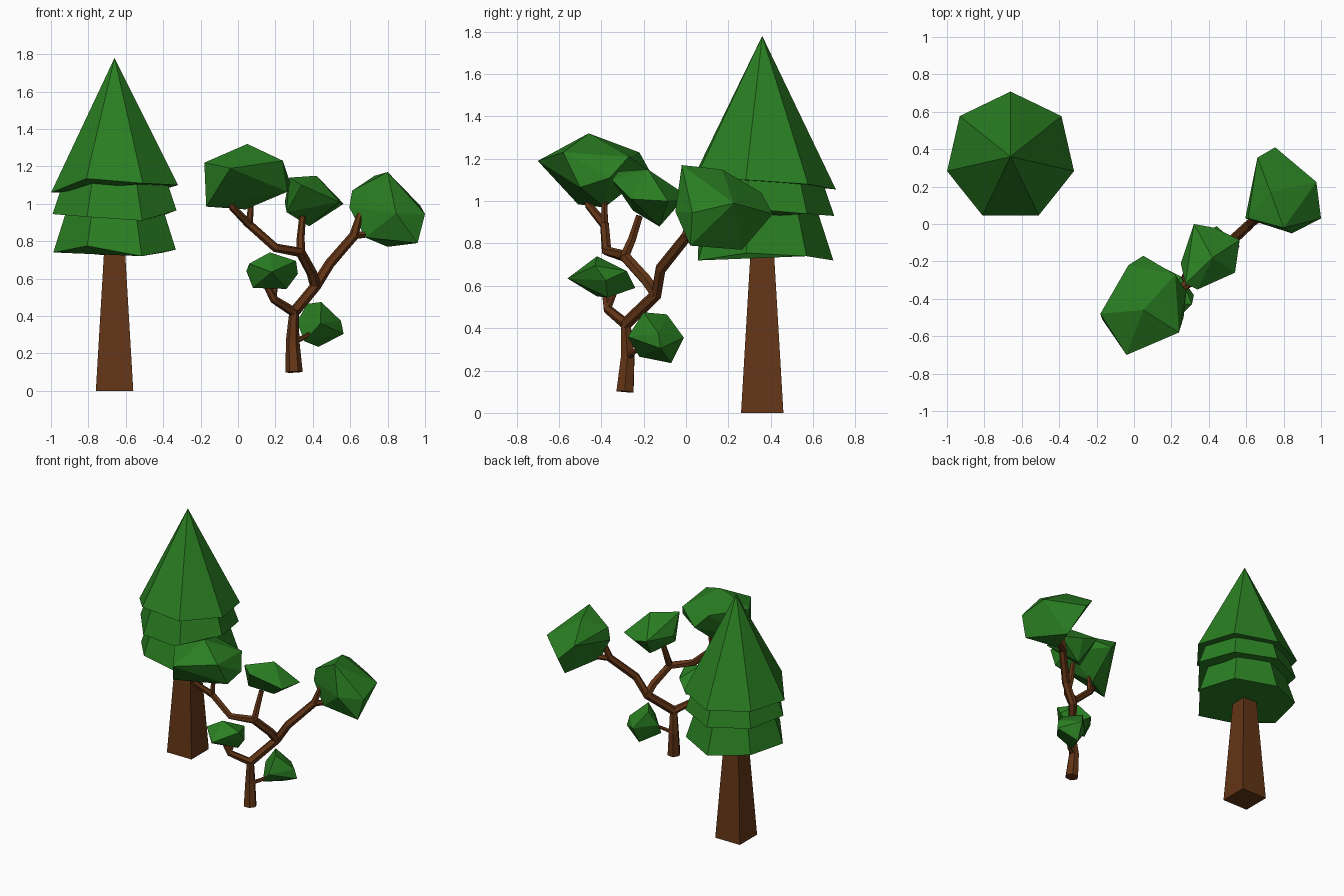
import bpy, bmesh, math
from mathutils import Vector

if "Cube" in bpy.data.objects:
    bpy.data.objects.remove(bpy.data.objects["Cube"])


def material(name, rgb):
    m = bpy.data.materials.new(name)
    m.diffuse_color = (*rgb, 1)
    m.use_nodes = True
    m.node_tree.nodes["Principled BSDF"].inputs["Base Color"].default_value = m.diffuse_color
    return m


LEAF = material("leaf_green", (0.023, 0.21, 0.016))
BARK = material("bark_brown", (0.125, 0.036, 0.008))


def finish(bm, name, mat):
    bmesh.ops.recalc_face_normals(bm, faces=bm.faces)
    mesh = bpy.data.meshes.new(name)
    bm.to_mesh(mesh)
    bm.free()
    mesh.materials.append(mat)
    ob = bpy.data.objects.new(name, mesh)
    bpy.context.collection.objects.link(ob)
    return ob


def loft(bm, rings):
    """Skin a stack of equal-length point rings and cap both ends."""
    loops = [[bm.verts.new(p) for p in r] for r in rings]
    n = len(loops[0])
    for a, b in zip(loops, loops[1:]):
        for i in range(n):
            j = (i + 1) % n
            bm.faces.new((a[i], a[j], b[j], b[i]))
    bm.faces.new(loops[0])
    bm.faces.new(loops[-1])


def branch(name, path, r0, r1, sides=6):
    """Tapered low-poly tube along a path."""
    pts = [Vector(p) for p in path]
    bm = bmesh.new()
    rings = []
    for k, p in enumerate(pts):
        d = (pts[min(k + 1, len(pts) - 1)] - pts[max(k - 1, 0)]).normalized()
        u = Vector((0.5, 0.8, 0)).normalized()
        u = (u - d * u.dot(d)).normalized()
        v = d.cross(u)
        r = r0 + (r1 - r0) * k / (len(pts) - 1)
        rings.append([p + r * (u * math.cos(t) + v * math.sin(t))
                      for t in (2 * math.pi * i / sides for i in range(sides))])
    loft(bm, rings)
    return finish(bm, name, BARK)


def clump(name, pts):
    """Faceted foliage clump: convex hull of a few corner points."""
    bm = bmesh.new()
    for p in pts:
        bm.verts.new(p)
    bmesh.ops.convex_hull(bm, input=bm.verts)
    return finish(bm, name, LEAF)


# Conifer trunk: square taper
CX, CY = -0.66, 0.36
bm = bmesh.new()
loft(bm, [[(CX + sx * w, CY + sy * w, z) for sx, sy in ((-1, -1), (1, -1), (1, 1), (-1, 1))]
          for w, z in ((0.1, 0), (0.053, 0.8))])
finish(bm, "conifer_trunk", BARK)


# Conifer tiers: seven-sided skirts with uneven hems, starting at the back corner
def ring(r, zs):
    return [(CX + r * math.cos(math.pi / 2 + i * math.tau / 7),
             CY + r * math.sin(math.pi / 2 + i * math.tau / 7), z) for i, z in enumerate(zs)]


hems = {
    "top": (0.348, [1.055, 1.07, 1.06, 1.135, 1.11, 1.10, 1.08]),
    "middle": (0.34, [0.93, 0.94, 0.945, 0.93, 0.91, 0.965, 0.94]),
    "bottom": (0.336, [0.72, 0.745, 0.74, 0.775, 0.72, 0.755, 0.74]),
}
for name, (r, zs) in hems.items():
    bm = bmesh.new()
    if name == "top":
        base = [bm.verts.new(p) for p in ring(r, zs)]
        tip = bm.verts.new((CX, CY, 1.78))
        for i in range(7):
            bm.faces.new((base[i], base[(i + 1) % 7], tip))
        bm.faces.new(base)
    else:
        loft(bm, [ring(r, zs), ring(0.265, [z + 0.22 for z in zs])])
    finish(bm, "conifer_tier_" + name, LEAF)

# Branching tree: trunk and limbs
n1, n2, n3 = (0.30, -0.285, 0.42), (0.415, -0.14, 0.56), (0.335, -0.29, 0.74)
fork_a, fork_d = (0.06, -0.385, 0.89), (0.62, 0.0, 0.83)
branch("tree_trunk", [(0.30, -0.288, 0.10), (0.292, -0.275, 0.27), n1], 0.046, 0.026)
branch("right_limb", [n1, n2, (0.49, -0.12, 0.68), fork_d], 0.03, 0.026)
branch("middle_limb", [n2, (0.395, -0.19, 0.63), n3], 0.03, 0.027)
branch("left_limb", [n3, (0.2, -0.375, 0.765), fork_a], 0.026, 0.022)
branch("low_left_limb", [n1, (0.19, -0.37, 0.49), (0.155, -0.38, 0.56)], 0.026, 0.018)
branch("upper_middle_twig", [n3, (0.335, -0.255, 0.82), (0.345, -0.22, 0.93)], 0.024, 0.018)
branch("left_twig_outer", [fork_a, (-0.03, -0.46, 0.98), (-0.05, -0.47, 1.02)], 0.023, 0.014)
branch("left_twig_inner", [fork_a, (0.07, -0.385, 1.0)], 0.02, 0.014)
branch("right_twig_upper", [fork_d, (0.655, 0.03, 0.96)], 0.026, 0.014)
branch("right_twig_lower", [fork_d, (0.74, 0.07, 0.84)], 0.022, 0.014)
branch("low_right_twig", [(0.292, -0.275, 0.26), (0.35, -0.25, 0.285), (0.41, -0.2, 0.32)], 0.016, 0.01)
branch("low_left_twig", [(0.19, -0.37, 0.49), (0.2, -0.335, 0.57)], 0.018, 0.012)

# Foliage clumps
clump("foliage_left", [
    (.05, -.46, 1.32), (-.18, -.48, 1.22), (-.17, -.51, .985), (-.04, -.70, 1.19),
    (.24, -.58, 1.23), (.28, -.36, 1.11), (.04, -.385, .97), (.05, -.17, 1.14),
    (-.03, -.22, 1.23), (.265, -.50, 1.065), (.22, -.27, 1.21)])
clump("foliage_right", [
    (.80, -.02, 1.17), (.73, .17, 1.15), (.61, .03, 1.07), (.595, .03, .98),
    (.845, -.05, .95), (1.0, .03, .945), (.68, .02, .82), (.80, .265, .77),
    (.96, .02, .79), (.755, .41, .94), (.975, .225, .99), (.66, .355, 1.04)])
clump("foliage_middle", [
    (.34, -.35, 1.10), (.275, -.32, 1.14), (.42, -.18, 1.15), (.25, -.21, 1.01),
    (.32, 0, 1.03), (.43, -.02, 1.0), (.565, -.085, 1.0), (.54, -.26, 1.01),
    (.38, -.125, .88), (.26, -.25, .955)])
clump("foliage_low_left", [
    (.17, -.42, .74), (.06, -.45, .68), (.31, -.43, .695), (.32, -.38, .625),
    (.045, -.40, .64), (.18, -.56, .635), (.08, -.42, .55), (.26, -.37, .545),
    (.17, -.24, .59), (.25, -.28, .67)])
clump("foliage_low_right", [
    (.445, -.20, .475), (.37, -.09, .465), (.44, -.01, .355), (.55, -.13, .375),
    (.565, -.12, .305), (.43, -.07, .235), (.355, -.22, .265), (.315, -.13, .37),
    (.44, -.275, .36)])
